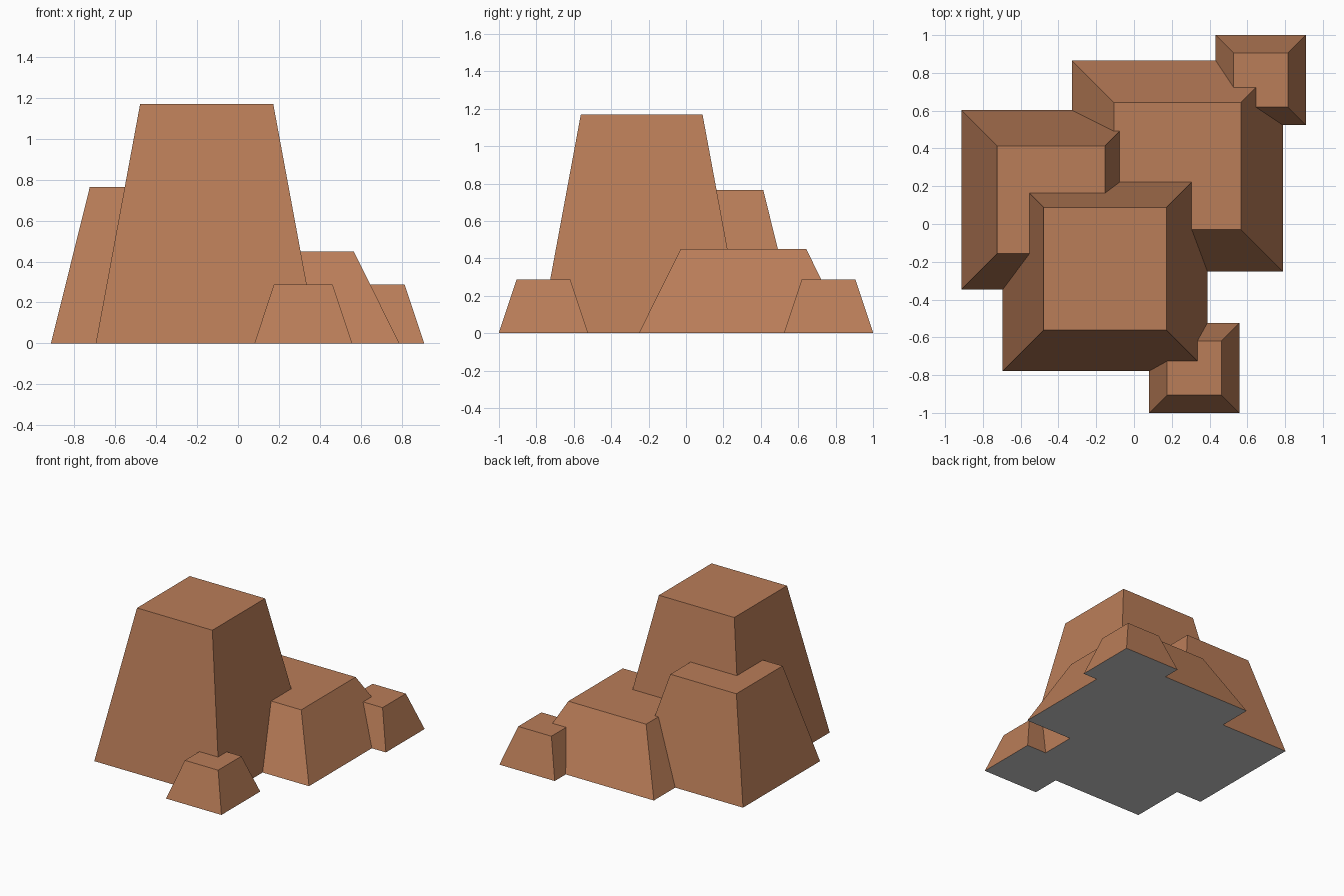
import bpy, bmesh

if "Cube" in bpy.data.objects:
    bpy.data.objects.remove(bpy.data.objects["Cube"])

TAPER = 0.6  # top width / base width

# centre x, centre y, half base width, height
BLOCKS = [
    (-0.153, -0.237, 0.542, 1.17),    # tall block
    (0.230, 0.307, 0.559, 0.45),      # broad low block
    (-0.439, 0.128, 0.475, 0.765),    # middle block
    (0.671, 0.762, 0.239, 0.287),     # small back block
    (0.319, -0.762, 0.239, 0.287),    # small front block
]

clay = bpy.data.materials.new("brown_rock")
clay.diffuse_color = (0.49, 0.205, 0.098, 1)
clay.use_nodes = True
clay.node_tree.nodes["Principled BSDF"].inputs["Base Color"].default_value = clay.diffuse_color
grey = bpy.data.materials.new("grey_underside")
grey.diffuse_color = (0.8, 0.8, 0.8, 1)
grey.use_nodes = True
grey.node_tree.nodes["Principled BSDF"].inputs["Base Color"].default_value = grey.diffuse_color


def block(name, x, y, half, height, depth):
    """Tapered square block, continued below the ground by depth."""
    slope = half * (1 - TAPER) / height
    bm = bmesh.new()
    rings = []
    for z in (-depth, height):
        h = half - slope * z
        rings.append([bm.verts.new((x + sx * h, y + sy * h, z))
                      for sx, sy in ((-1, -1), (1, -1), (1, 1), (-1, 1))])
    low, top = rings
    bm.faces.new(low[::-1])
    bm.faces.new(top)
    for i in range(4):
        j = (i + 1) % 4
        bm.faces.new((low[i], low[j], top[j], top[i]))
    mesh = bpy.data.meshes.new(name)
    bm.to_mesh(mesh)
    bm.free()
    mesh.materials.append(clay)
    obj = bpy.data.objects.new(name, mesh)
    bpy.context.collection.objects.link(obj)
    return obj


# Fuse the blocks into one rock cluster
parts = [block("rock_block_%d" % i, *b, 0.05 + 0.013 * i)
         for i, b in enumerate(BLOCKS)]
rock = parts[0]
rock.name = "rock_cluster"
for p in parts[1:]:
    p.hide_render = True
    mod = rock.modifiers.new("join", 'BOOLEAN')
    mod.operation = 'UNION'
    mod.solver = 'EXACT'
    mod.object = p
deps = bpy.context.evaluated_depsgraph_get()
fused = bpy.data.meshes.new_from_object(rock.evaluated_get(deps))
rock.modifiers.clear()
rock.data = fused
for p in parts[1:]:
    bpy.data.objects.remove(p)

# Trim at ground level and close the flat grey underside
fused.materials.clear()
fused.materials.append(clay)
fused.materials.append(grey)
bm = bmesh.new()
bm.from_mesh(fused)
bmesh.ops.bisect_plane(bm, geom=bm.verts[:] + bm.edges[:] + bm.faces[:],
                       plane_co=(0, 0, 0), plane_no=(0, 0, 1),
                       clear_inner=True)
for f in bm.faces:
    f.material_index = 0
rim = [e for e in bm.edges if e.is_boundary]
for f in bmesh.ops.holes_fill(bm, edges=rim, sides=0)["faces"]:
    f.material_index = 1
bmesh.ops.recalc_face_normals(bm, faces=bm.faces[:])
bm.to_mesh(fused)
bm.free()
